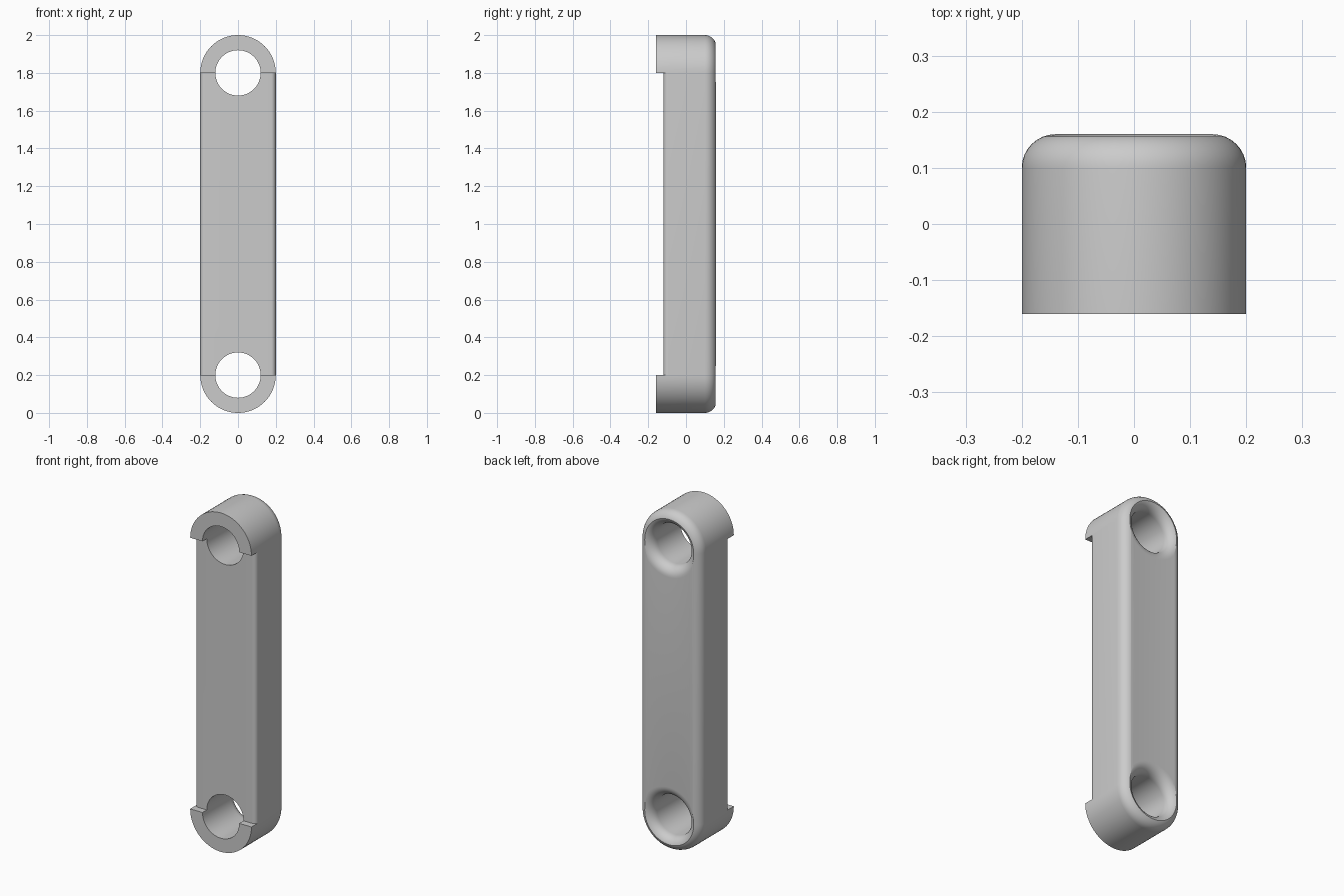
import bpy
import bmesh
from math import sin, cos, pi, radians

R, HOLE, FILLET, SOFT = 0.2, 0.12, 0.06, 0.025
FRONT, STEP, BACK = -0.16, -0.12, 0.16
LOW, HIGH = 0.2, 1.8

scene_cube = bpy.data.objects.get("Cube")
if scene_cube:
    bpy.data.objects.remove(scene_cube, do_unlink=True)

grey = bpy.data.materials.new("light_grey")
grey.use_nodes = True
grey.diffuse_color = (0.6, 0.6, 0.6, 1)
grey.node_tree.nodes["Principled BSDF"].inputs["Base Color"].default_value = (0.6, 0.6, 0.6, 1)


def loft(name, rings):
    """Closed solid through a list of equal-length point rings."""
    bm = bmesh.new()
    loops = [[bm.verts.new(p) for p in ring] for ring in rings]
    n = len(loops[0])
    for a, b in zip(loops, loops[1:]):
        for i in range(n):
            j = (i + 1) % n
            bm.faces.new((a[i], a[j], b[j], b[i]))
    bm.faces.new(loops[0])
    bm.faces.new(loops[-1])
    bmesh.ops.recalc_face_normals(bm, faces=bm.faces)
    mesh = bpy.data.meshes.new(name)
    bm.to_mesh(mesh)
    bm.free()
    mesh.materials.append(grey)
    obj = bpy.data.objects.new(name, mesh)
    bpy.context.collection.objects.link(obj)
    return obj


def stadium(r, y, n=32):
    top = [(r * cos(pi * i / n), y, HIGH + r * sin(pi * i / n)) for i in range(n + 1)]
    return top + [(-x, y, 2 - z) for x, y, z in top]


def circle(r, y, zc, n=64):
    return [(r * cos(2 * pi * i / n), y, zc + r * sin(2 * pi * i / n)) for i in range(n)]


def cut(target, cutter):
    cutter.hide_render = True
    mod = target.modifiers.new(cutter.name, 'BOOLEAN')
    mod.operation = 'DIFFERENCE'
    mod.solver = 'EXACT'
    mod.object = cutter
    bpy.context.view_layer.objects.active = target
    bpy.ops.object.modifier_apply(modifier=mod.name)
    bpy.data.objects.remove(cutter, do_unlink=True)


# Link body with a rounded back edge
quarter = [pi / 2 * i / 8 for i in range(9)]
body = [stadium(R, FRONT)]
body += [stadium(R - FILLET + FILLET * cos(a), BACK - FILLET + FILLET * sin(a)) for a in quarter]
link = loft("link_bar", body)

# Recess between the half-ring bosses, leaving softened front edges
arc = [(R - SOFT + SOFT * sin(a), STEP + SOFT - SOFT * cos(a)) for a in quarter]
half = arc + [(0.3, STEP + SOFT), (0.3, -0.3)]
section = half + [(-x, y) for x, y in reversed(half)]
cut(link, loft("recess_cutter", [[(x, y, z) for x, y in section] for z in (LOW, HIGH)]))

# Pin holes, flared at the back
for zc in (LOW, HIGH):
    rings = [circle(HOLE, -0.3, zc)]
    rings += [circle(HOLE + FILLET - FILLET * cos(a), BACK - FILLET + FILLET * sin(a), zc) for a in quarter]
    rings.append(circle(HOLE + FILLET, 0.3, zc))
    cut(link, loft("hole_cutter", rings))

# Smooth curved surfaces, crisp steps
bpy.ops.object.select_all(action='DESELECT')
link.select_set(True)
bpy.context.view_layer.objects.active = link
bpy.ops.object.shade_smooth_by_angle(angle=radians(30))
